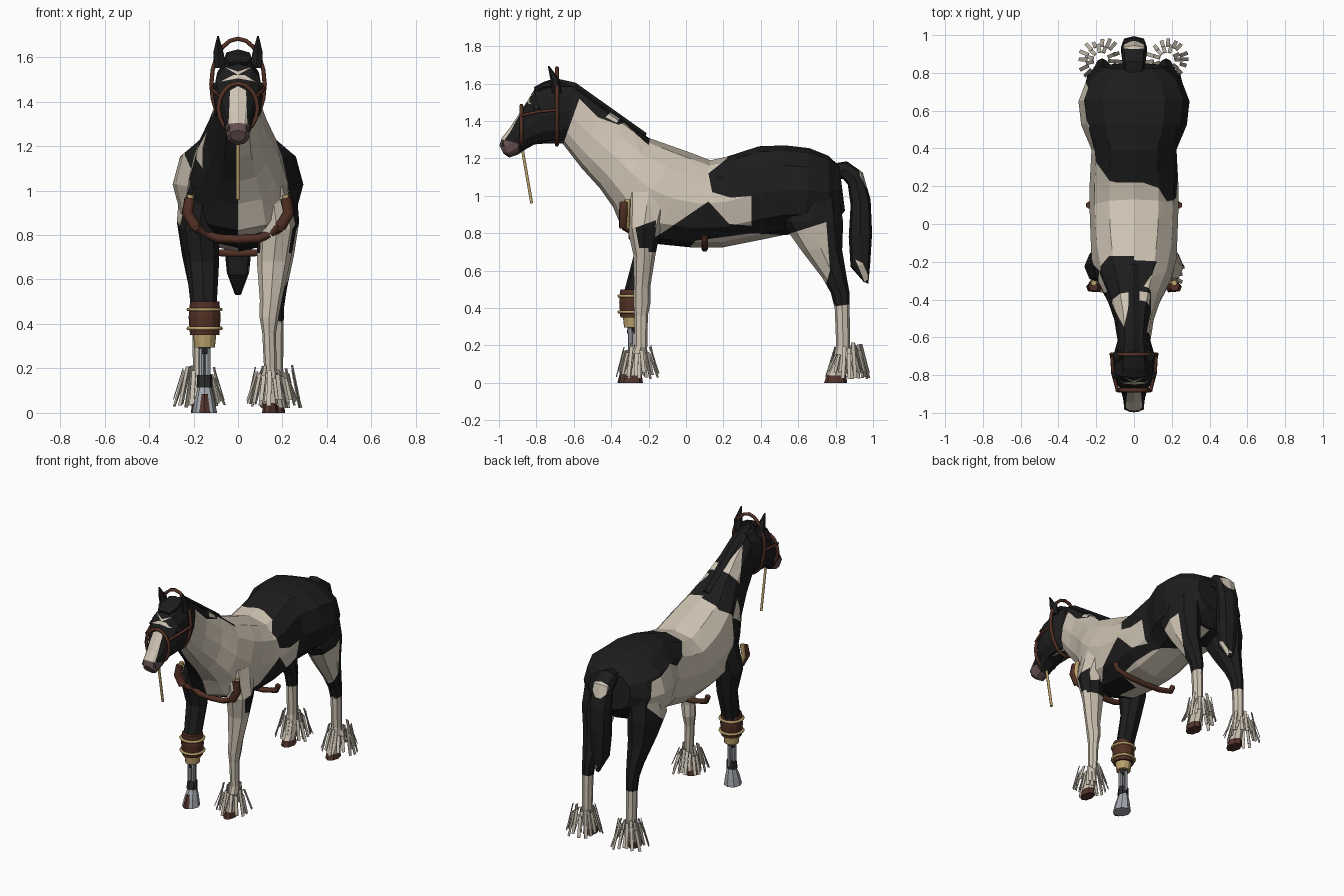
import bpy, bmesh, random
from math import sin, cos, pi, copysign
from mathutils import Vector

random.seed(4)
if "Cube" in bpy.data.objects:
    bpy.data.objects.remove(bpy.data.objects["Cube"])

COLOURS = {
    "cream coat": (.62, .55, .45), "black coat": (.012, .012, .012),
    "mauve muzzle": (.13, .08, .08), "brown leather": (.085, .03, .018),
    "tan brass": (.5, .36, .15), "steel": (.38, .4, .44),
    "dark metal": (.025, .025, .028), "feather hair": (.6, .54, .45),
    "brown hoof": (.085, .035, .026),
}
NAMES = list(COLOURS)
CREAM, BLACK, MAUVE, LEATHER, BRASS, STEEL, DARK, HAIR, HOOF = range(len(NAMES))
MATS = []
for name, rgb in COLOURS.items():
    m = bpy.data.materials.new(name)
    m.use_nodes = True
    m.diffuse_color = (*rgb, 1)
    bsdf = m.node_tree.nodes["Principled BSDF"]
    bsdf.inputs["Base Color"].default_value = (*rgb, 1)
    bsdf.inputs["Roughness"].default_value = .8
    MATS.append(m)


def inside(p, poly):
    hit = False
    for (a, b), (c, d) in zip(poly, poly[1:] + poly[:1]):
        if (b > p[1]) != (d > p[1]) and p[0] < (c - a) * (p[1] - b) / (d - b) + a:
            hit = not hit
    return hit


def finish(name, bm, colour, rules=()):
    """Cut the mesh along each patch outline, colour the patches, make the object.
    A rule is (axis, side, outline, colour); the first matching rule wins."""
    bmesh.ops.recalc_face_normals(bm, faces=bm.faces)
    for axis, side, poly, _ in rules:
        for (a, b), (c, d) in zip(poly, poly[1:] + poly[:1]):
            co, no = Vector((0, 0, b)), Vector((0, 0, a - c))
            co[axis], no[axis] = a, d - b
            bmesh.ops.bisect_plane(bm, geom=bm.verts[:] + bm.edges[:] + bm.faces[:],
                                   dist=1e-5, plane_co=co, plane_no=no)
    used = [colour] + sorted({r[3] for r in rules} - {colour})
    for f in bm.faces:
        c = f.calc_center_median()
        for axis, side, poly, mat in rules:
            if c.x * side >= 0 and inside((c[axis], c.z), poly):
                f.material_index = used.index(mat)
                break
    me = bpy.data.meshes.new(name)
    bm.to_mesh(me)
    bm.free()
    for i in used:
        me.materials.append(MATS[i])
    ob = bpy.data.objects.new(name, me)
    bpy.context.collection.objects.link(ob)


def loft(name, sections, colour, rules=(), n=12, power=1.0):
    """Skin of rings; a section is (y, z) of one edge, (y, z) of the other, half width, x."""
    bm, rings = bmesh.new(), []
    for y1, z1, y2, z2, w, *x in sections:
        ring = []
        for i in range(n):
            s, c = (copysign(abs(v) ** power, v) if abs(v) > 1e-6 else 0
                    for v in (sin(2 * pi * i / n), cos(2 * pi * i / n)))
            t = (1 - c) / 2
            ring.append(bm.verts.new(((x or [0])[0] + w * s,
                                      y1 + (y2 - y1) * t, z1 + (z2 - z1) * t)))
        rings.append(ring)
    for a, b in zip(rings, rings[1:]):
        for i in range(n):
            j = (i + 1) % n
            bm.faces.new((a[i], a[j], b[j], b[i]))
    bm.faces.new(rings[0])
    bm.faces.new(rings[-1])
    finish(name, bm, colour, rules)


def column(name, rows, side, colour, rules=(), n=8):
    """Upright limb; a row is z, x, y, half width, half depth."""
    loft(name, [(y - d, z, y + d, z, w, side * x) for z, x, y, w, d in rows],
         colour, rules, n)


def strap(name, points, radius, colour, cyclic=False):
    cu = bpy.data.curves.new(name, "CURVE")
    cu.dimensions = "3D"
    cu.bevel_depth, cu.bevel_resolution, cu.use_fill_caps = radius, 1, True
    sp = cu.splines.new("POLY")
    sp.points.add(len(points) - 1)
    for p, co in zip(sp.points, points):
        p.co = (*co, 1)
    sp.use_cyclic_u = cyclic
    cu.materials.append(MATS[colour])
    ob = bpy.data.objects.new(name, cu)
    bpy.context.collection.objects.link(ob)


def hoop(name, centre, rx, ry, rz, radius, colour, n=16):
    x, y, z = centre
    strap(name, [(x + rx * cos(2 * pi * i / n), y + ry * sin(2 * pi * i / n),
                  z + rz * sin(2 * pi * i / n)) for i in range(n)], radius, colour, True)


# Coat patches
COAT = [
    (1, -1, [(-.55, 1.54), (-.36, 1.42), (-.42, 1.33)], CREAM),
    (1, -1, [(-.36, 1.26), (-.25, 1.18), (-.37, 1.1)], CREAM),
    (1, -1, [(-.7, 1.7), (-.7, .3), (-.1, .3), (-.15, .75), (-.2, 1), (-.25, 1.2),
             (-.17, 1.25), (-.17, 1.4)], BLACK),
    (1, -1, [(.22, 1.3), (.22, 1.19), (.4, 1.1), (.52, 1.17), (.72, 1.12), (.77, .96),
             (.67, .86), (.48, .75), (.75, .4), (.95, .4), (.95, 1.3)], BLACK),
    (1, 1, [(-.43, 1.42), (-.37, 1.39), (-.34, 1.44), (-.39, 1.46)], CREAM),
    (1, 1, [(-.7, 1.7), (-.67, 1.24), (-.57, 1.52), (-.47, 1.42), (-.36, 1.38),
            (-.33, 1.39), (-.2, 1.27), (-.17, 1.4)], BLACK),
    (1, 1, [(.22, 1.3), (.22, 1.2), (.12, 1.12), (.14, 1.02), (.24, .99), (.35, 1),
            (.35, .8), (.53, .79), (.75, .86), (.77, .6), (.74, .5), (.8, .41),
            (.95, .43), (.95, 1.3)], BLACK),
    (1, 1, [(-.13, .8), (.12, .97), (.23, .85), (.35, .84), (.35, .8), (.05, .76),
            (0, .7), (-.2, .7), (-.2, .76)], BLACK),
    (1, 1, [(-.27, .83), (-.16, .87), (-.17, .72), (-.25, .72)], BLACK),
]

# Torso and neck
loft("torso", [
    (-.6, 1.6, -.66, 1.28, .085), (-.45, 1.49, -.56, 1.15, .105),
    (-.32, 1.4, -.46, 1.04, .145), (-.2, 1.31, -.39, .94, .195),
    (-.03, 1.25, -.34, .82, .225), (.04, 1.225, -.18, .745, .23),
    (.13, 1.19, .02, .725, .235), (.22, 1.21, .2, .725, .235),
    (.39, 1.265, .4, .765, .225), (.53, 1.27, .52, .79, .28),
    (.66, 1.255, .64, .8, .294), (.76, 1.215, .77, .83, .25),
    (.82, 1.16, .85, .92, .16)], CREAM, COAT, power=.85)

# Mane ridge and tail
loft("mane", [(-.68, 1.625, -.66, 1.55, .03), (-.59, 1.605, -.61, 1.52, .035),
              (-.4, 1.47, -.43, 1.4, .035), (-.21, 1.335, -.23, 1.27, .03)], BLACK, n=6)
loft("tail", [
    (.77, 1.17, .8, 1.09, .05), (.86, 1.185, .84, 1.09, .06), (.945, 1.125, .865, 1.06, .068),
    (.987, .98, .88, .95, .07), (.995, .8, .87, .78, .066), (.985, .64, .88, .62, .05),
    (.975, .53, .95, .54, .015)], BLACK, [
    (1, 0, [(.92, 1.2), (1.05, 1.2), (1.05, 1.03), (.965, 1.04), (.93, 1.11)], CREAM),
    (1, 1, [(.905, .66), (.945, .64), (.98, .56), (.955, .54)], CREAM)], n=8, power=.7)

# Head
loft("head", [
    (-.6, 1.6, -.62, 1.31, .085), (-.7, 1.605, -.66, 1.28, .105),
    (-.81, 1.57, -.75, 1.28, .112), (-.865, 1.48, -.81, 1.275, .095),
    (-.905, 1.42, -.855, 1.25, .07), (-.945, 1.36, -.9, 1.22, .058),
    (-.985, 1.31, -.945, 1.205, .053), (-.997, 1.27, -.975, 1.225, .035)], BLACK, [
    (1, 0, [(-1.05, 1.15), (-.88, 1.15), (-.9, 1.28), (-1.05, 1.32)], MAUVE),
    (0, 0, [(-.043, 1.29), (.043, 1.29), (.036, 1.45), (0, 1.47), (-.036, 1.45)], CREAM),
    (0, 0, [(-.06, 1.555), (0, 1.535), (.06, 1.555), (0, 1.52)], CREAM),
    (0, 0, [(-.078, 1.49), (-.02, 1.52), (.03, 1.52), (.078, 1.49), (0, 1.505)], CREAM)],
    power=.85)
loft("forelock", [(-.68, 1.635, -.68, 1.58, .06), (-.76, 1.61, -.76, 1.57, .07),
                  (-.815, 1.58, -.8, 1.56, .045)], BLACK, n=6)

for side, word in ((1, "left"), (-1, "right")):
    # Ears, eyes and nostrils
    column(word + "_ear", [(1.55, .08, -.69, .03, .025), (1.62, .088, -.7, .027, .025),
                           (1.695, .09, -.735, .004, .004)], side, BLACK, n=6)
    column(word + "_eye", [(1.485, .1, -.8, .008, .012), (1.47, .104, -.8, .012, .02),
                           (1.455, .1, -.8, .008, .012)], side, DARK)
    column(word + "_nostril", [(1.295, .036, -.973, .008, .008),
                               (1.265, .04, -.973, .014, .015)], side, DARK, n=6)
    # Cheek straps and harness fittings
    strap(word + "_cheek_strap", [(side * .118, -.69, 1.46), (side * .112, -.79, 1.45),
                                  (side * .088, -.88, 1.43)], .009, LEATHER)
    strap(word + "_harness_plate", [(side * .215, -.33, .965), (side * .228, -.335, .9),
                                    (side * .19, -.335, .835)], .026, LEATHER)
    strap(word + "_harness_edge", [(side * .213, -.312, .98), (side * .225, -.315, .9),
                                   (side * .19, -.315, .83)], .016, BRASS)

    # Hind leg and hoof
    column(word + "_hind_leg", [
        (1.05, .15, .68, .11, .13), (.86, .175, .675, .1, .165), (.71, .172, .725, .08, .11),
        (.56, .168, .795, .052, .065), (.48, .168, .825, .04, .05), (.4, .17, .835, .035, .04),
        (.2, .17, .84, .033, .037), (.1, .17, .825, .04, .045), (.04, .17, .8, .04, .055)],
        side, CREAM, COAT)
    column(word + "_hind_hoof", [(.05, .17, .805, .036, .05), (0, .17, .8, .042, .062)],
           side, HOOF)

# Front legs
UPPER = [(1.02, .15, -.2, .07, .12), (.83, .175, -.225, .088, .09),
         (.68, .16, -.222, .075, .058)]
column("left_front_leg", UPPER + [
    (.51, .148, -.235, .05, .044), (.43, .14, -.235, .043, .046), (.36, .14, -.24, .031, .036),
    (.2, .145, -.24, .028, .034), (.1, .145, -.265, .033, .045), (.04, .145, -.285, .034, .05)],
    1, CREAM, COAT)
column("left_front_hoof", [(.045, .145, -.287, .03, .05), (0, .145, -.29, .037, .06)], 1, HOOF)
column("right_front_leg", UPPER + [(.5, .155, -.27, .06, .058), (.4, .15, -.28, .05, .05)],
       -1, BLACK)

# Artificial lower leg
X, Y = .15, -.285
column("leather_cuff", [(.5, X, Y, .066, .066), (.43, X, Y, .072, .072),
                        (.35, X, Y, .066, .066)], -1, LEATHER, n=12)
for z in (.38, .465):
    hoop("cuff_band", (-X, Y, z), .073, .073, 0, .009, BRASS)
column("socket_cup", [(.35, X, Y, .052, .052), (.295, X, Y, .046, .046)], -1, BRASS, n=12)
column("upper_joint", [(.305, X, Y, .028, .028), (.265, X, Y, .024, .03)], -1, DARK)
for dx in (-.014, .014):
    column("steel_rod", [(.29, X + dx, Y - .01, .013, .014),
                         (.13, X + dx, Y - .01, .013, .014)], -1, STEEL)
column("piston", [(.28, X, Y + .025, .012, .012), (.14, X, Y + .025, .012, .012)], -1, STEEL)
column("ankle_joint", [(.17, X, Y, .034, .03), (.115, X, Y - .005, .036, .036)], -1, DARK)
column("steel_hoof", [(.125, X, Y, .028, .03), (.06, X, Y - .01, .045, .05),
                      (0, X, Y - .015, .056, .06)], -1, STEEL)
column("toe_plate", [(.085, X, Y - .05, .014, .01), (0, X, Y - .072, .024, .01)], -1, HOOF, n=4)

# Hair tufts around the fetlocks
for name, x, y in (("left_front", .15, -.26), ("left_hind", .175, .868),
                   ("right_hind", -.175, .868)):
    bm = bmesh.new()
    for count, top, low in ((16, .072, .115), (11, .04, .08)):
        for i in range(count):
            a = 2 * pi * (i + random.uniform(-.3, .3)) / count
            out, along = Vector((cos(a), sin(a), 0)), Vector((-sin(a), cos(a), 0)) * .01
            hi = Vector((x, y, random.uniform(.15, .215))) + out * top
            lo = Vector((x, y, random.uniform(.02, .06))) + out * low * random.uniform(.88, 1.08)
            thick = out * .002
            ends = [[bm.verts.new(p + q) for q in
                     (along + thick, thick - along, -along - thick, along - thick)]
                    for p in (hi, lo)]
            for j in range(4):
                k = (j + 1) % 4
                bm.faces.new((ends[0][j], ends[0][k], ends[1][k], ends[1][j]))
            for e in ends:
                bm.faces.new(e)
    finish(name + "_feathers", bm, HAIR)

# Bridle, rein, chest strap and girth
hoop("headstall", (0, -.69, 1.478), .12, 0, .205, .011, LEATHER, 20)
hoop("noseband", (0, -.88, 1.37), .088, 0, .112, .011, LEATHER)
strap("rein", [(0, -.875, 1.25), (0, -.825, .96)], .009, BRASS)


def sling(name, half, radius):
    strap(name, [(-x, y, z) for x, y, z in half] + [(0, half[-1][1], half[-1][2] - .005)]
          + half[::-1], radius, LEATHER)


sling("chest_strap", [(.19, -.33, .835), (.15, -.28, .805), (.09, -.29, .785)], .02)
sling("girth", [(.24, .1, .785), (.225, .1, .745), (.13, .1, .722)], .018)
